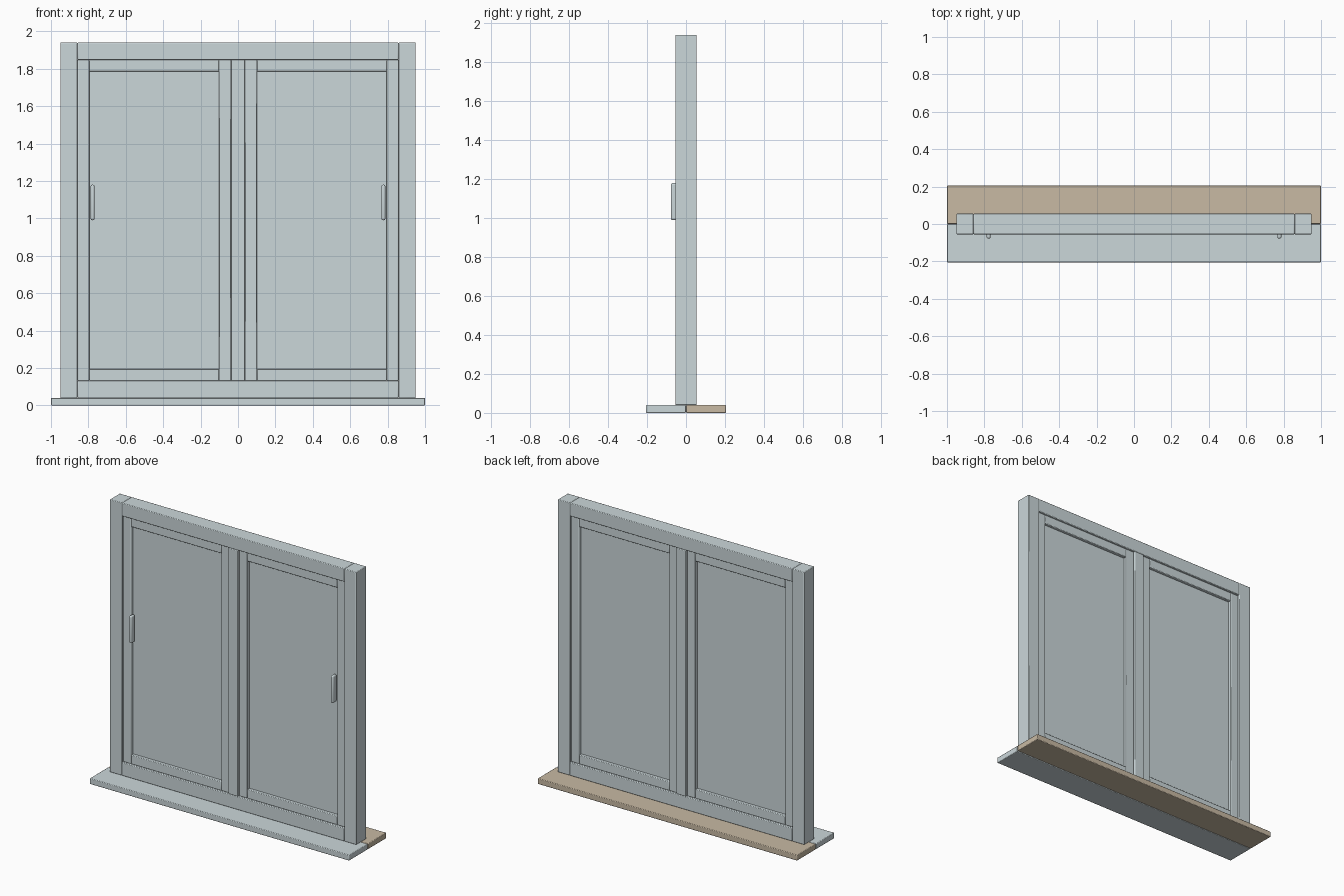
import bpy
import bmesh
from math import radians

cube = bpy.data.objects.get("Cube")
if cube:
    bpy.data.objects.remove(cube, do_unlink=True)


def material(name, rgb):
    mat = bpy.data.materials.new(name)
    mat.use_nodes = True
    color = (*rgb, 1.0)
    mat.diffuse_color = color
    mat.node_tree.nodes["Principled BSDF"].inputs["Base Color"].default_value = color
    return mat


GREY = material("pale blue grey", (0.60, 0.68, 0.70))
TAN = material("warm beige", (0.58, 0.49, 0.37))


def box(name, x, y, z, mat=GREY, bevel=0.004, segments=2):
    """Box spanning the given (low, high) ranges, with softened edges."""
    bm = bmesh.new()
    bmesh.ops.create_cube(bm, size=1)
    for v in bm.verts:
        v.co = [r[0] if c < 0 else r[1] for c, r in zip(v.co, (x, y, z))]
    mesh = bpy.data.meshes.new(name)
    bm.to_mesh(mesh)
    bm.free()
    mesh.materials.append(mat)
    obj = bpy.data.objects.new(name, mesh)
    bpy.context.collection.objects.link(obj)
    if bevel:
        mod = obj.modifiers.new("soft edges", "BEVEL")
        mod.width = bevel
        mod.segments = segments
        bpy.ops.object.select_all(action="DESELECT")
        obj.select_set(True)
        bpy.context.view_layer.objects.active = obj
        bpy.ops.object.shade_smooth_by_angle(angle=radians(50))
    return obj


def depth(half):
    return (-half, half)


FRAME, SASH, GLASS = depth(0.055), depth(0.042), depth(0.02)
SILL_TOP, TOP = 0.04, 1.94
OPEN_LOW, OPEN_HIGH = 0.132, 1.848
JAMB, SASH_W = 0.858, 0.063

# Sill boards, outside and inside
box("outer_sill", (-1, 1), (-0.205, -0.001), (0, SILL_TOP))
box("inner_sill", (-1, 1), (0.001, 0.205), (0, SILL_TOP), TAN)

# Fixed frame
box("top_rail", (-JAMB, JAMB), FRAME, (OPEN_HIGH, TOP))
box("bottom_rail", (-JAMB, JAMB), FRAME, (SILL_TOP, OPEN_LOW))
box("centre_mullion", (-0.038, 0.038), FRAME, (OPEN_LOW, OPEN_HIGH))

# Jambs, sashes, panes and handles on both sides
for side, s in (("left", 1), ("right", -1)):
    def part(name, x0, x1, y, z, **kw):
        box(f"{side}_{name}", sorted((s * x0, s * x1)), y, z, **kw)

    inner, outer = 0.038 + SASH_W, JAMB - SASH_W
    opening = (OPEN_LOW, OPEN_HIGH)
    part("jamb", JAMB, 0.95, FRAME, (SILL_TOP, TOP))
    part("sash_inner_stile", 0.038, inner, SASH, opening)
    part("sash_outer_stile", outer, JAMB, SASH, opening)
    part("sash_bottom_rail", inner, outer, SASH, (OPEN_LOW, OPEN_LOW + SASH_W))
    part("sash_top_rail", inner, outer, SASH, (OPEN_HIGH - SASH_W, OPEN_HIGH))
    part("pane", inner - 0.01, outer + 0.01, GLASS,
         (OPEN_LOW + 0.05, OPEN_HIGH - 0.05), bevel=0)
    part("handle", 0.767, 0.788, (-0.078, -0.036), (0.99, 1.18),
         bevel=0.009, segments=3)
